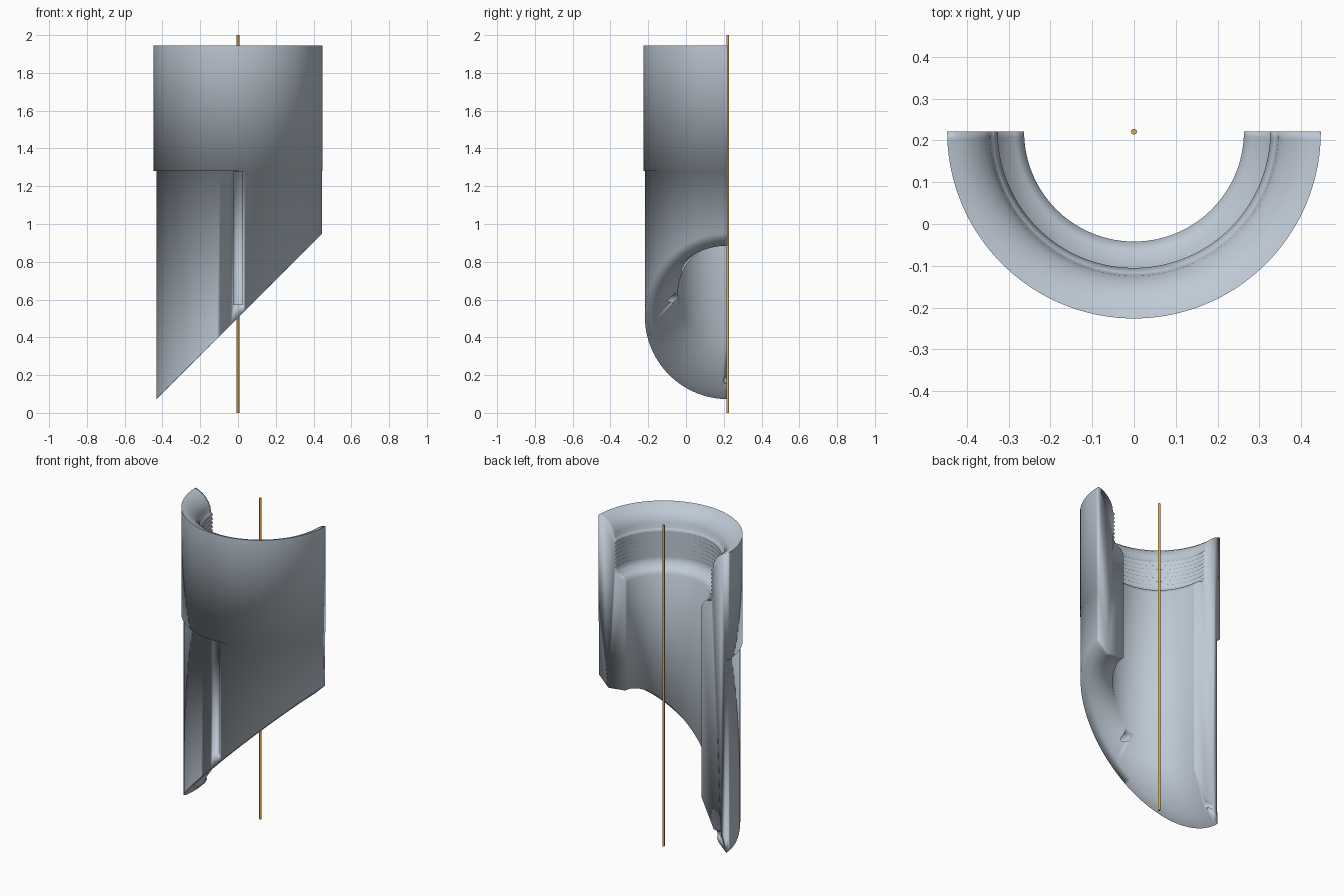
import bpy, bmesh, math
from mathutils import Matrix

if "Cube" in bpy.data.objects:
    bpy.data.objects.remove(bpy.data.objects["Cube"], do_unlink=True)

AXIS_Y = 0.221
COLLAR_R, BODY_R, BORE_R = 0.447, 0.439, 0.263
STEP_Z, TOP_Z, CUT_Z = 1.28, 1.945, 0.505


def material(name, rgb):
    mat = bpy.data.materials.new(name)
    mat.use_nodes = True
    mat.diffuse_color = (*rgb, 1)
    bsdf = mat.node_tree.nodes["Principled BSDF"]
    bsdf.inputs["Base Color"].default_value = (*rgb, 1)
    return mat


steel = material("blue grey steel", (0.52, 0.59, 0.67))
gold = material("gold", (0.8, 0.43, 0.06))


def add_object(name, bm, mat=None):
    mesh = bpy.data.meshes.new(name)
    bmesh.ops.recalc_face_normals(bm, faces=bm.faces)
    bm.to_mesh(mesh)
    bm.free()
    obj = bpy.data.objects.new(name, mesh)
    bpy.context.collection.objects.link(obj)
    if mat:
        mesh.materials.append(mat)
    return obj


def smooth(obj, degrees):
    bpy.ops.object.select_all(action="DESELECT")
    bpy.context.view_layer.objects.active = obj
    obj.select_set(True)
    bpy.ops.object.shade_smooth_by_angle(angle=math.radians(degrees))


def section():
    """Closed wall section: radius, height, and whether it follows the oblique cut."""
    pts = [(BODY_R, CUT_Z, True), (BODY_R, STEP_Z, False),
           (COLLAR_R, STEP_Z, False), (COLLAR_R, TOP_Z, False)]
    # flared mouth
    for i in range(1, 7):
        a = i / 6 * math.pi / 2
        pts.append((COLLAR_R - 0.106 * math.sin(a) ** 1.2,
                    TOP_Z - 0.105 * (1 - math.cos(a)) - 0.015 * i / 6, False))
    # internal thread
    teeth, top, pitch = 8, 1.82, 0.025
    for i in range(teeth):
        pts += [(0.338, top - i * pitch, False), (0.326, top - (i + 0.5) * pitch, False)]
    # shoulder, bore and chamfer above the cut
    pts += [(0.33, 1.615, False), (0.283, 1.6, False), (BORE_R, 1.57, False),
            (BORE_R, CUT_Z + 0.13, True), (0.38, CUT_Z, True)]
    return pts


def half_revolve(pts, steps=72):
    bm = bmesh.new()
    rings = []
    for i in range(steps + 1):
        a = math.pi + math.pi * i / steps
        ring = []
        for r, z, oblique in pts:
            if r == BODY_R:      # the body sits slightly off the collar's axis
                r += 0.007 * math.cos(a)
            x = r * math.cos(a)
            ring.append(bm.verts.new((x, AXIS_Y + r * math.sin(a), z + x * oblique)))
        rings.append(ring)
    n = len(pts)
    for a, b in zip(rings, rings[1:]):
        for j in range(n):
            k = (j + 1) % n
            bm.faces.new((a[j], a[k], b[k], b[j]))
    bm.faces.new(rings[0])
    bm.faces.new(rings[-1])
    return bm


body = add_object("half_sleeve", half_revolve(section()), steel)


def radial_cutters(index, angle):
    """A shallow outer slot, and a blind hole from the inside near its foot."""
    turn = Matrix.Translation((0, AXIS_Y, 0)) @ Matrix.Rotation(angle, 4, "Z")
    hole_z = CUT_Z + 0.1 + 0.43 * math.cos(angle)
    foot = hole_z - 0.03
    height = STEP_Z - foot - 0.002

    slot = bmesh.new()
    bmesh.ops.create_cube(slot, size=1, matrix=turn
                          @ Matrix.Translation((0.452, 0, foot + height / 2))
                          @ Matrix.Diagonal((0.05, 0.046, height, 1)))
    hole = bmesh.new()
    bmesh.ops.create_cone(hole, cap_ends=True, segments=20, radius1=0.021, radius2=0.021,
                          depth=0.15, matrix=turn @ Matrix.Translation((0.32, 0, hole_z))
                          @ Matrix.Rotation(math.pi / 2, 4, "Y"))
    return [add_object(f"slot_cutter_{index}", slot), add_object(f"hole_cutter_{index}", hole)]


cutters = []
for i, deg in enumerate((180, 270)):
    cutters += radial_cutters(i, math.radians(deg))

bpy.context.view_layer.objects.active = body
for cutter in cutters:
    cutter.hide_render = True
    mod = body.modifiers.new(cutter.name, "BOOLEAN")
    mod.operation, mod.solver, mod.object = "DIFFERENCE", "EXACT", cutter
    bpy.ops.object.modifier_apply(modifier=mod.name)
for cutter in cutters:
    bpy.data.objects.remove(cutter, do_unlink=True)
smooth(body, 100)

# centre rod along the sleeve axis
bm = bmesh.new()
bmesh.ops.create_cone(bm, cap_ends=True, segments=16, radius1=0.007, radius2=0.007, depth=2,
                      matrix=Matrix.Translation((0, AXIS_Y, 1)))
rod = add_object("centre_rod", bm, gold)
smooth(rod, 40)
